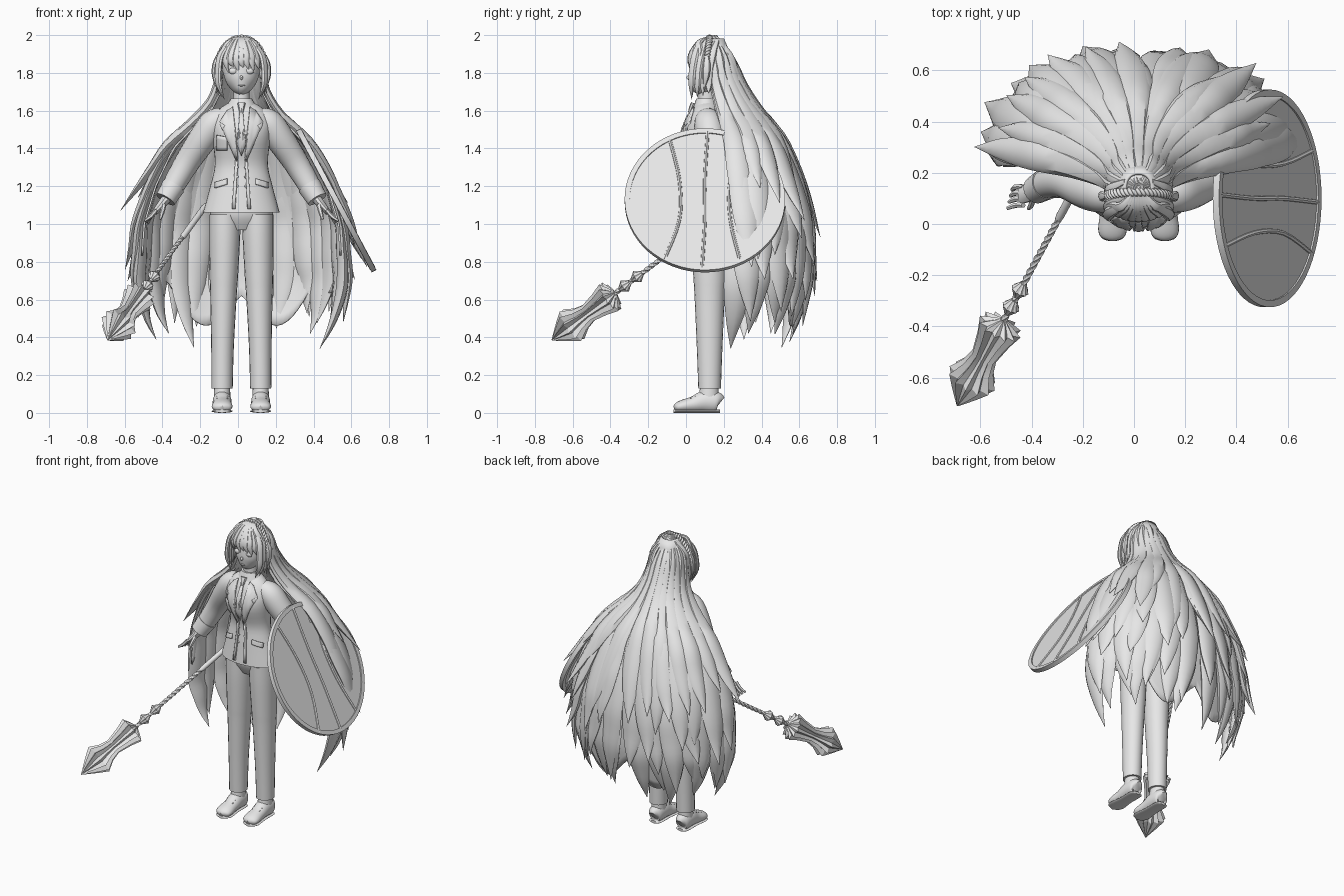
import bpy, bmesh, math, random
from mathutils import Vector, Matrix

random.seed(7)
if "Cube" in bpy.data.objects:
    bpy.data.objects.remove(bpy.data.objects["Cube"])

grey = bpy.data.materials.new("light_grey")
grey.use_nodes = True
grey.diffuse_color = (0.8, 0.8, 0.8, 1)
grey.node_tree.nodes["Principled BSDF"].inputs["Base Color"].default_value = (0.8, 0.8, 0.8, 1)
FRONT, UP = Vector((0, -1, 0)), Vector((0, 0, 1))
BODY = Matrix.Translation((.018, 0, 0))  # the figure stands slightly to its left


def finish(name, bm, matrix=BODY, thickness=0, angle=40):
    """Turn a bmesh into a shaded object."""
    bmesh.ops.recalc_face_normals(bm, faces=bm.faces)
    mesh = bpy.data.meshes.new(name)
    bm.to_mesh(mesh)
    bm.free()
    mesh.materials.append(grey)
    obj = bpy.data.objects.new(name, mesh)
    bpy.context.collection.objects.link(obj)
    obj.matrix_world = matrix
    if thickness:
        mod = obj.modifiers.new("thickness", 'SOLIDIFY')
        mod.thickness, mod.offset = thickness, 0
    bpy.ops.object.select_all(action='DESELECT')
    obj.select_set(True)
    bpy.context.view_layer.objects.active = obj
    bpy.ops.object.shade_smooth_by_angle(angle=math.radians(angle))


def spline(rows, steps=4):
    """Smooth path through rows of numbers."""
    ext, result = [rows[0]] + list(rows) + [rows[-1]], []
    for i in range(len(rows) - 1):
        a, b, c, d = ext[i:i + 4]
        for k in range(steps):
            t = k / steps
            result.append([q + t * (r - p) / 2 + t * t * (p - 2.5 * q + 2 * r - s / 2)
                           + t ** 3 * (1.5 * (q - r) + (s - p) / 2) for p, q, r, s in zip(a, b, c, d)])
    return result + [list(rows[-1])]


def bridge(bm, rings, cap=True):
    n = len(rings[0])
    for lower, upper in zip(rings, rings[1:]):
        for i in range(n):
            j = (i + 1) % n
            bm.faces.new((lower[i], lower[j], upper[j], upper[i]))
    if cap:
        bm.faces.new(rings[0])
        bm.faces.new(rings[-1])


def tube(bm, rows, out=FRONT, n=8, steps=4):
    """Loft ellipses along rows of x, y, z, half width, half depth."""
    rows = spline(rows, steps)
    pts, rings = [Vector(r[:3]) for r in rows], []
    for i, (p, row) in enumerate(zip(pts, rows)):
        tangent = (pts[min(i + 1, len(pts) - 1)] - pts[max(i - 1, 0)]).normalized()
        side = tangent.cross(out(p) if callable(out) else out).normalized()
        normal = side.cross(tangent)
        w, d = max(row[3], .001), max(row[4], .001)
        rings.append([bm.verts.new(p + side * w * math.cos(a) + normal * d * math.sin(a))
                      for a in (math.tau * k / n for k in range(n))])
    bridge(bm, rings)


def part(name, rows, out=FRONT, n=20, matrix=BODY):
    bm = bmesh.new()
    tube(bm, rows, out, n)
    finish(name, bm, matrix)


def ball(bm, centre, size):
    bmesh.ops.create_uvsphere(bm, u_segments=12, v_segments=8, radius=1,
                              matrix=Matrix.Translation(centre) @ Matrix.Diagonal((*size, 1)))


def sample(rows, key, value):
    """Interpolate a table sorted downward by one column."""
    for a, b in zip(rows, rows[1:]):
        if b[key] <= value <= a[key]:
            t = (a[key] - value) / (a[key] - b[key] + 1e-9)
            return [p + t * (q - p) for p, q in zip(a, b)]
    return list(rows[-1] if value < rows[-1][key] else rows[0])


# Body: jacket, trousers, neck
torso = [(0, .11, 1.65, .05, .05), (0, .11, 1.61, .115, .07), (0, .1, 1.54, .16, .095),
         (0, .1, 1.46, .155, .115), (0, .11, 1.32, .14, .09), (0, .11, 1.2, .165, .1),
         (0, .11, 1.06, .203, .115)]
part("jacket", torso, n=32)
part("hips", [(0, .115, 1.14, .15, .09), (0, .118, 1.05, .166, .094), (0, .12, .97, .1, .06)])
part("neck", [(0, .11, 1.74, .04, .042), (0, .11, 1.62, .045, .045)])
part("collar", [(0, .105, 1.665, .055, .05), (0, .105, 1.615, .085, .068)])
torso_dense = spline(torso)


def patch(name, outline, lift=.008, sign=1):
    """Thin panel that follows the jacket front."""
    bm = bmesh.new()
    bm.faces.new([bm.verts.new((sign * x, 0, z)) for x, z in outline])
    bmesh.ops.triangulate(bm, faces=bm.faces)
    bmesh.ops.subdivide_edges(bm, edges=bm.edges, cuts=3, use_grid_fill=True)
    for v in bm.verts:
        _, cy, _, w, d = sample(torso_dense, 2, v.co.z)
        v.co.y = cy - lift - d * math.sqrt(max(0, 1 - (v.co.x / w) ** 2))
    finish(name, bm, thickness=.009)


for sign, label in ((1, "left"), (-1, "right")):
    patch(label + "_lapel", [(.045, 1.62), (.075, 1.6), (.115, 1.54), (.085, 1.52), (.1, 1.5), (.025, 1.33),
                             (.018, 1.35)], .011, sign)
    patch(label + "_front_edge", [(.018, 1.34), (.032, 1.34), (.05, 1.08), (.032, 1.08)], .008, sign)
    patch(label + "_pocket_flap", [(.075, 1.24), (.14, 1.22), (.14, 1.19), (.075, 1.21)], .009, sign)
    # Sleeve, cuff and hand
    part(label + "_sleeve", [(sign * x, y, z, r, r) for x, y, z, r in (
        (.09, .11, 1.56, .06), (.145, .12, 1.53, .077), (.205, .135, 1.45, .076), (.285, .165, 1.33, .067),
        (.35, .16, 1.22, .06), (.397, .135, 1.135, .051))])
    part(label + "_cuff", [(sign * .36, .157, 1.2, .063, .063), (sign * .402, .133, 1.13, .055, .055)])
    hand = bmesh.new()
    tube(hand, [(sign * .385, .135, 1.15, .028, .028), (sign * .425, .122, 1.1, .022, .035),
                (sign * .46, .113, 1.06, .016, .036)], n=10)
    for k in range(4):
        y = .145 - .024 * k
        tube(hand, [(sign * .45, y, 1.075, .011, .011), (sign * .48, y, 1.04, .011, .011),
                    (sign * (.495 + .006 * k), y - .012, 1.005 + .004 * k, .007, .007)], n=6, steps=2)
    tube(hand, [(sign * .41, .1, 1.1, .013, .013), (sign * .42, .073, 1.06, .012, .012),
                (sign * .43, .06, 1.025, .007, .007)], n=6, steps=2)
    finish(label + "_hand", hand)
    # Trouser leg and shoe
    part(label + "_trouser_leg", [(sign * x, y, z, w, d) for x, y, z, w, d in (
        (.087, .12, 1.05, .083, .095), (.089, .12, .92, .082, .092), (.093, .125, .72, .075, .086),
        (.095, .125, .62, .07, .08), (.1, .125, .35, .06, .068), (.102, .125, .13, .056, .06))])
    part(label + "_ankle", [(sign * .102, .125, .17, .04, .045), (sign * .102, .12, .07, .045, .055)])
    part(label + "_shoe", [(sign * .102, y, z, w, d) for y, z, w, d in (
        (.178, .05, .02, .035), (.165, .055, .045, .055), (.1, .06, .05, .058), (.04, .045, .05, .043),
        (-.02, .035, .055, .033), (-.05, .028, .045, .024), (-.063, .024, .015, .012))], UP)
    part(label + "_sole", [(sign * .102, y, .009, w, .009) for y, w in (
        (.18, .02), (.16, .044), (.06, .046), (-.02, .056), (-.055, .042), (-.066, .015))], UP)
    laces = bmesh.new()
    for k in range(3):
        tube(laces, [(sign * .102 + x, .05 - .025 * k, .085 - .01 * k, .005, .005) for x in (-.03, .03)],
             UP, n=6, steps=1)
    finish(label + "_laces", laces)

patch("breast_pocket", [(-.13, 1.47), (-.075, 1.46), (-.075, 1.39), (-.13, 1.39)])
patch("tie", [(-.008, 1.6), (.008, 1.6), (.024, 1.42), (0, 1.36), (-.024, 1.42)], .012)
details = bmesh.new()
tube(details, [(0, .04, 1.64, .022, .014), (0, .03, 1.615, .016, .014), (0, .02, 1.59, .01, .01)])
for k in range(4):
    for x in (-.022, .022):
        ball(details, (x, .014, 1.3 - .05 * k), (.007, .006, .007))
finish("tie_knot_and_buttons", details)

# Head and face
part("head", [(0, .065, 1.688, .012, .018), (0, .072, 1.705, .04, .05), (0, .092, 1.75, .08, .08),
              (0, .115, 1.82, .1, .095), (0, .128, 1.9, .105, .095), (0, .135, 1.96, .07, .07),
              (0, .135, 1.985, .02, .02)], n=24)
face = bmesh.new()
for sign in (-1, 1):
    ball(face, (sign * .043, .032, 1.81), (.024, .012, .017))
    ball(face, (sign * .108, .12, 1.8), (.012, .025, .035))
ball(face, (0, .015, 1.775), (.008, .012, .012))
ball(face, (0, .021, 1.733), (.02, .006, .004))
finish("face_features", face)


# Fringe, side locks and braid
def from_head(p):
    return p - Vector((0, .13, 1.83))


fringe = bmesh.new()
for k in range(9):
    x = -.108 + .027 * k
    y = .128 - .11 * math.sqrt(1 - (x / .14) ** 2)
    tip = 1.82 + random.uniform(-.02, .03) - .4 * max(0, abs(x) - .06)
    tube(fringe, [(.15 * x, .125, 1.985, .008, .01), (.6 * x, .07, 1.962, .019, .013),
                  (.95 * x, y + .01, 1.905, .023, .013), (1.04 * x, y, 1.86, .02, .011),
                  (x + .012, y + .003, tip, 0, 0)], from_head)
for sign in (-1, 1):
    for k in range(4):
        y = .035 + .03 * k
        tube(fringe, [(sign * .05, y + .04, 1.97, .012, .01), (sign * .106, y + .015, 1.9, .022, .014),
                      (sign * .122, y, 1.82, .022, .014), (sign * .12, y - .005, 1.74, .02, .013),
                      (sign * (.09 + .015 * k), y - .005, 1.66 + .01 * k, 0, 0)], from_head)
    tube(fringe, [(sign * .125, .11, 1.89, .01, .01), (sign * .143, .11, 1.84, .02, .012),
                  (sign * .143, .105, 1.78, .018, .012), (sign * .13, .095, 1.71, 0, 0)], from_head)
finish("fringe_and_side_locks", fringe)

braid = bmesh.new()
for k in range(27):
    a = math.pi * k / 26
    centre = Vector((.13 * math.cos(a), .105 + .02 * math.sin(a), 1.83 + .16 * math.sin(a)))
    bmesh.ops.create_uvsphere(braid, u_segments=10, v_segments=6, radius=1,
                              matrix=Matrix.Translation(centre) @ Matrix.Rotation(math.pi / 2 - a, 4, 'Y')
                              @ Matrix.Rotation(.6, 4, 'Z') @ Matrix.Diagonal((.009, .022, .013, 1)))
finish("braided_headband", braid)

# Long hair: rows of z, side radius, back radius, centre y
hair = [(2, 0, 0, .14), (1.98, .055, .06, .14), (1.9, .095, .105, .13), (1.8, .105, .135, .13),
        (1.7, .115, .17, .145), (1.6, .165, .205, .17), (1.5, .27, .25, .21), (1.4, .365, .285, .23),
        (1.2, .46, .335, .25), (1, .52, .38, .25), (.7, .54, .38, .25), (.5, .49, .34, .25), (.3, .38, .27, .25)]


def hair_point(theta, z, extra=0):
    _, a, b, cy = sample(hair, 0, z)
    back = b + .7 * extra
    c, s = (math.copysign(abs(f) ** .88, f) for f in (math.cos(theta), math.sin(theta)))
    return Vector(((a + extra) * c, cy + back * s, z)), (a + b) / 2


shell, grid = bmesh.new(), []
for i in range(61):
    theta = math.radians(-3 + 186 * i / 60)
    hem = .62 - .17 * abs(math.sin(4 * (theta - math.pi / 2))) + .25 * abs(math.cos(theta)) ** 3
    grid.append([shell.verts.new(hair_point(theta, 1.98 + (hem - 1.98) * j / 28, -.005)[0]) for j in range(29)])
for left, right in zip(grid, grid[1:]):
    for j in range(28):
        shell.faces.new((left[j], right[j], right[j + 1], left[j + 1]))
finish("hair_inner_shell", shell, thickness=.01)


def hair_layer(name, top, end, count, lift, flare, jitter):
    bm, taper = bmesh.new(), (.8, .95, 1, 1.05, 1.1, 1.05, .85, .5, 0)
    for i in range(count):
        base = -.02 + (math.pi + .04) * (i + .5) / count
        drift, tip = random.uniform(-.14, .14), end + random.uniform(-jitter, jitter)
        curl, rows = flare * random.uniform(.5, 1.5), []
        for k, share in enumerate(taper):
            t = k / 8
            p, r = hair_point(base + drift * t * t, top + (tip - top) * t,
                              lift * min(1, 3 * t) + curl * t ** 4)
            rows.append((*p, share * (.68 * (r + lift) * math.pi / count + .003), .03 * share * min(1, .4 + t)))
        tube(bm, rows, lambda p: p - Vector((0, .2, p.z - .1)), n=8, steps=3)
    finish(name, bm)


hair_layer("hair_crown_locks", 1.995, 1.06, 13, .02, .09, .2)
hair_layer("hair_middle_locks", 1.72, .84, 13, .02, .08, .16)
hair_layer("hair_lower_locks", 1.45, .6, 14, .012, .06, .14)
hair_layer("hair_bottom_locks", 1.2, .45, 14, 0, .02, .11)

# Round shield on the left arm
lean = Vector((.88, 0, .47)).normalized()
up = lean.cross(Vector((0, 1, 0)))
place = Matrix.Translation((.52, .1, 1.125)) @ Matrix(((0, 1, 0), up, lean)).transposed().to_4x4()
board = bmesh.new()
bmesh.ops.create_cone(board, cap_ends=True, segments=64, radius1=.41, radius2=.41, depth=.014)
finish("shield_board", board, place)
rim, rings = bmesh.new(), []
for k in range(65):
    a = math.tau * k / 64
    rings.append([rim.verts.new((r * math.cos(a), r * math.sin(a), h))
                  for r, h in ((.398, -.014), (.425, -.014), (.425, .014), (.398, .014))])
bridge(rim, rings, cap=False)
bmesh.ops.remove_doubles(rim, verts=rim.verts, dist=.0005)
finish("shield_rim", rim, place)
for name, edge, middle in (("front", -.2, -.135), ("middle", 0, 0), ("back", .2, .135)):
    high = math.sqrt(.41 ** 2 - edge ** 2)
    part("shield_" + name + "_strip", [(edge + .015, high, 0, .011, .016), (middle, .12, 0, .011, .016),
                                       (middle, -.12, 0, .011, .016), (edge - .015, -high, 0, .011, .016)],
         UP, 8, place)

# Fluted mace held low at the right side
butt, point = Vector((-.17, .25, 1.1)), Vector((-.69, -.71, .385))
aim = Matrix.Translation(butt) @ (point - butt).to_track_quat('Z', 'Y').to_matrix().to_4x4()


def fluted(name, rows, lobes, depth, twist=0):
    """Lathe with a star-shaped section; rows of distance and radius."""
    bm, n = bmesh.new(), lobes * 2
    bridge(bm, [[bm.verts.new((r * f * math.cos(a), r * f * math.sin(a), s)) for f, a in
                 ((1 - depth * (k % 2), math.tau * k / n + twist * s) for k in range(n))] for s, r in rows])
    finish(name, bm, aim, angle=25)


fluted("mace_grip", [(0, .012), (.02, .016), (.3, .016), (.32, .012)], 8, 0)
fluted("mace_shaft", [(.3 + .01 * k, .014) for k in range(59)], 4, .3, 45)
for k, s in enumerate((.69, .78)):
    fluted("mace_knob_" + "ab"[k], [(s - .035, .014), (s - .015, .026), (s, .037), (s + .015, .026),
                                    (s + .035, .014)], 10, .15)
fluted("mace_head", [(.85, .016), (.865, .05), (.885, .09), (.95, .07), (1.04, .052), (1.1, .066),
                     (1.16, .1), (1.22, .062), (1.305, .003)], 12, .3)
